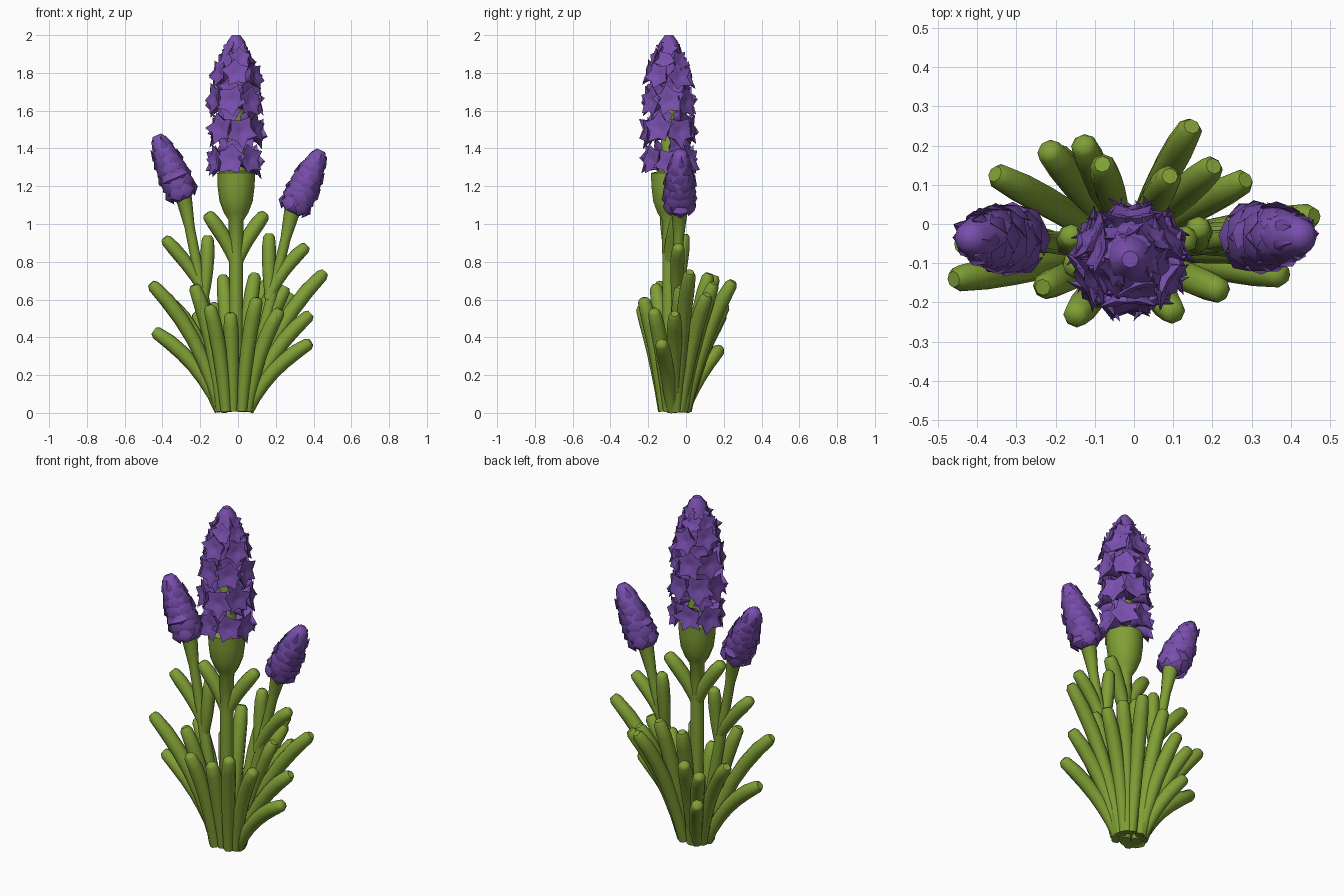
import bpy, bmesh, math, random
from mathutils import Vector

if "Cube" in bpy.data.objects:
    bpy.data.objects.remove(bpy.data.objects["Cube"])
random.seed(4)
Z = Vector((0, 0, 1))


def material(name, col):
    m = bpy.data.materials.new(name)
    m.diffuse_color = (*col, 1)
    m.use_nodes = True
    m.node_tree.nodes["Principled BSDF"].inputs["Base Color"].default_value = m.diffuse_color
    return m


GREEN = material("leaf green", (0.215, 0.35, 0.036))
PURPLE = material("petal purple", (0.19, 0.078, 0.42))


def finish(bm, name, mat, angle=58):
    bmesh.ops.recalc_face_normals(bm, faces=bm.faces)
    me = bpy.data.meshes.new(name)
    bm.to_mesh(me)
    bm.free()
    ob = bpy.data.objects.new(name, me)
    bpy.context.collection.objects.link(ob)
    me.materials.append(mat)
    bpy.ops.object.select_all(action='DESELECT')
    ob.select_set(True)
    bpy.context.view_layer.objects.active = ob
    bpy.ops.object.shade_smooth_by_angle(angle=math.radians(angle))
    return ob


def loft(bm, rings):
    """Skin rings of points and cap both ends."""
    rows = [[bm.verts.new(p) for p in r] for r in rings]
    n = len(rows[0])
    for a, b in zip(rows, rows[1:]):
        for i in range(n):
            j = (i + 1) % n
            bm.faces.new((a[i], a[j], b[j], b[i]))
    bm.faces.new(rows[0][::-1])
    bm.faces.new(rows[-1])


def tube(bm, pts, radii, sides=8):
    rings = []
    for k, p in enumerate(pts):
        t = pts[min(k + 1, len(pts) - 1)] - pts[max(k - 1, 0)]
        q = Z.rotation_difference(t.normalized())
        rings.append([p + q @ Vector((radii[k] * math.cos(a), radii[k] * math.sin(a), 0))
                      for a in (math.tau * i / sides for i in range(sides))])
    loft(bm, rings)


def bezier(a, b, c, n=7):
    return [a * (1 - t) ** 2 + b * 2 * t * (1 - t) + c * t * t
            for t in (i / (n - 1) for i in range(n))]


def leaf(name, base, ctrl, tip, r=0.038):
    bm = bmesh.new()
    pts = bezier(Vector(base), Vector(ctrl), Vector(tip))
    end = pts[-1] + (pts[-1] - pts[-2]).normalized() * .008
    pts[-1] = pts[-1].lerp(pts[-2], .12)
    tube(bm, pts + [end], [r * k for k in (0.75, 0.85, 0.95, 1.0, 1.05, 1.04, 0.88, .55)])
    finish(bm, name, GREEN)


# Basal leaves, given by their tips
TIPS = [(-.455, -.14, .68), (-.44, -.05, .43), (-.35, .125, .58), (-.20, .18, .34),
        (-.22, .19, .52), (-.13, .205, .57), (-.08, .15, .72), (.145, .245, .69),
        (.20, .145, .68), (.28, .11, .62), (.09, .12, .73), (.455, .02, .74),
        (.38, -.06, .52), (.38, -.13, .37), (.22, -.17, .54), (.10, -.225, .60),
        (-.15, -.235, .56), (-.23, -.16, .67), (-.04, -.19, .52), (.25, -.03, .66)]
for i, (x, y, z) in enumerate(TIPS):
    d = Vector((x + .02, y + .065, 0))
    d = d.normalized() * min(1, d.length / .22)
    base = Vector((-.02 + .075 * d.x, -.065 + .07 * d.y, .01))
    tip = Vector((x, y, z))
    reach = tip - base
    ctrl = base + Vector((reach.x * .3, reach.y * .38, reach.z * .64))
    leaf(f"basal_leaf_{i + 1}", base, ctrl, tip)

# Main stem with its swollen cup under the flower
MX, MY = -.01, -.09
bm = bmesh.new()
prof = [(.01, .034), (.4, .034), (.8, .037), (1.02, .04), (1.06, .065), (1.12, .088),
        (1.2, .098), (1.27, .1), (1.28, .06), (1.4, .045), (1.75, .04)]
tube(bm, [Vector((MX, MY, z)) for z, r in prof], [r for z, r in prof], 10)
finish(bm, "main_stem", GREEN)
for s in (-1, 1):
    leaf("main_stem_leaf", (MX, MY, .78), (MX + s * .03, MY + .01, .9),
         (MX + s * .15, MY + .035 * s + .02, 1.05))


def floret(bm, pos, direction, length, size, lobes=5):
    """Flared trumpet with a pointed, ragged rim."""
    q = Z.rotation_difference(direction.normalized())
    spin = random.uniform(0, math.tau)
    n = lobes * 2
    rings = []
    for h, r, star, back in ((0, .4, 0, 0), (.5, .55, 0, 0), (.8, .78, .08, 0),
                             (1, 1.05, .26, -.08), (.98, .5, .1, 0), (.9, .2, 0, 0)):
        ring = []
        for i in range(n):
            out = 1 if i % 2 == 0 else -1
            rr = size * r * (1 + star * out * random.uniform(.5, 1.2))
            a = spin + math.tau * i / n
            ring.append(pos + q @ Vector((rr * math.cos(a), rr * math.sin(a),
                                          length * h - back * out * size)))
        rings.append(ring)
    loft(bm, rings)


def scale(bm, pos, out, up, w, l, lift):
    """Pointed bract with a raised middle ridge."""
    side = up.cross(out).normalized()
    base, tip = pos - up * l * .4 - out * .015, pos + up * l * .6 + out * lift
    left, right = pos - side * w, pos + side * w
    ridge, inner = pos + out * .02, pos - out * .025
    b, t, lf, r, m, k = [bm.verts.new(p) for p in (base, tip, left, right, ridge, inner)]
    for f in ((b, r, m), (r, t, m), (t, lf, m), (lf, b, m),
              (b, k, r), (r, k, t), (t, k, lf), (lf, k, b)):
        bm.faces.new(f)


# Main flower: whorls of florets, with smaller ones set back between them
bm = bmesh.new()
for k, (z, reach, n, size) in enumerate([
        (1.32, .108, 7, .068), (1.41, .06, 3, .05), (1.485, .11, 7, .069),
        (1.565, .07, 4, .052), (1.64, .105, 7, .068), (1.705, .08, 6, .055),
        (1.765, .1, 6, .06), (1.835, .066, 6, .05), (1.9, .04, 5, .04)]):
    for i in range(n):
        a = math.tau * (i + .25 * (k % 4)) / n
        d = Vector((math.cos(a), math.sin(a), .1 + .14 * max(0, k - 5)))
        c = Vector((MX, MY, z + random.uniform(-.012, .012)))
        floret(bm, c + d * .02, d, reach * random.uniform(.92, 1.12), size)
tube(bm, [Vector((MX, MY, z)) for z in (1.72, 1.85, 1.92, 1.965, 2.0)],
     [.08, .075, .06, .048, .022], 8)
finish(bm, "main_flower", PURPLE, 55)


def bud(name, start, end, rmax):
    """Tight spike: tapered core covered in overlapping bracts."""
    start, end = Vector(start), Vector(end)
    ax = (end - start).normalized()
    q = Z.rotation_difference(ax)
    fr = [0, .08, .3, .55, .8, .95, 1.03]
    rad = [.5, .82, .98, .88, .68, .5, .28]
    bm = bmesh.new()
    tube(bm, [start.lerp(end, f) for f in fr], [rmax * .9 * r for r in rad], 10)
    for k in range(7):
        f = .1 + .12 * k
        r = rmax * (.84 + .1 * math.sin(f * 4) - .45 * f * f)
        n = 6 if k < 5 else 5
        for i in range(n):
            a = math.tau * (i + .5 * (k % 2)) / n + random.uniform(-.15, .15)
            out = q @ Vector((math.cos(a), math.sin(a), 0))
            scale(bm, start.lerp(end, f) + out * r * .88, out, ax,
                  r * .55, .1, random.uniform(-.008, .012))
    finish(bm, name, PURPLE, 60)


# Side stems, their leaves and their flower spikes
for side, root, ctrl, neck, end in (
        ("left", (-.07, -.06, .01), (-.17, -.05, .55), (-.285, -.04, 1.13), (-.425, -.035, 1.46)),
        ("right", (.04, -.06, .01), (.15, -.05, .5), (.285, -.035, 1.06), (.435, -.03, 1.38))):
    bm = bmesh.new()
    pts = bezier(Vector(root), Vector(ctrl), Vector(neck), 9)
    ax = (Vector(end) - Vector(neck)).normalized()
    tube(bm, pts + [Vector(neck) + ax * .03],
         [.032, .032, .032, .032, .031, .029, .027, .027, .042, .05])
    finish(bm, side + "_stem", GREEN)
    bud(side + "_flower", neck, end, .096)
leaf("left_stem_outer_leaf", (-.19, -.05, .66), (-.25, -.03, .78), (-.385, -.05, .92), .035)
leaf("left_stem_inner_leaf", (-.18, -.05, .62), (-.16, -.05, .76), (-.16, -.03, .93), .035)
leaf("right_stem_outer_leaf", (.16, -.05, .60), (.22, -.05, .76), (.36, -.04, .88), .035)
leaf("right_stem_inner_leaf", (.17, -.05, .60), (.16, -.03, .76), (.165, -.01, .94), .035)
